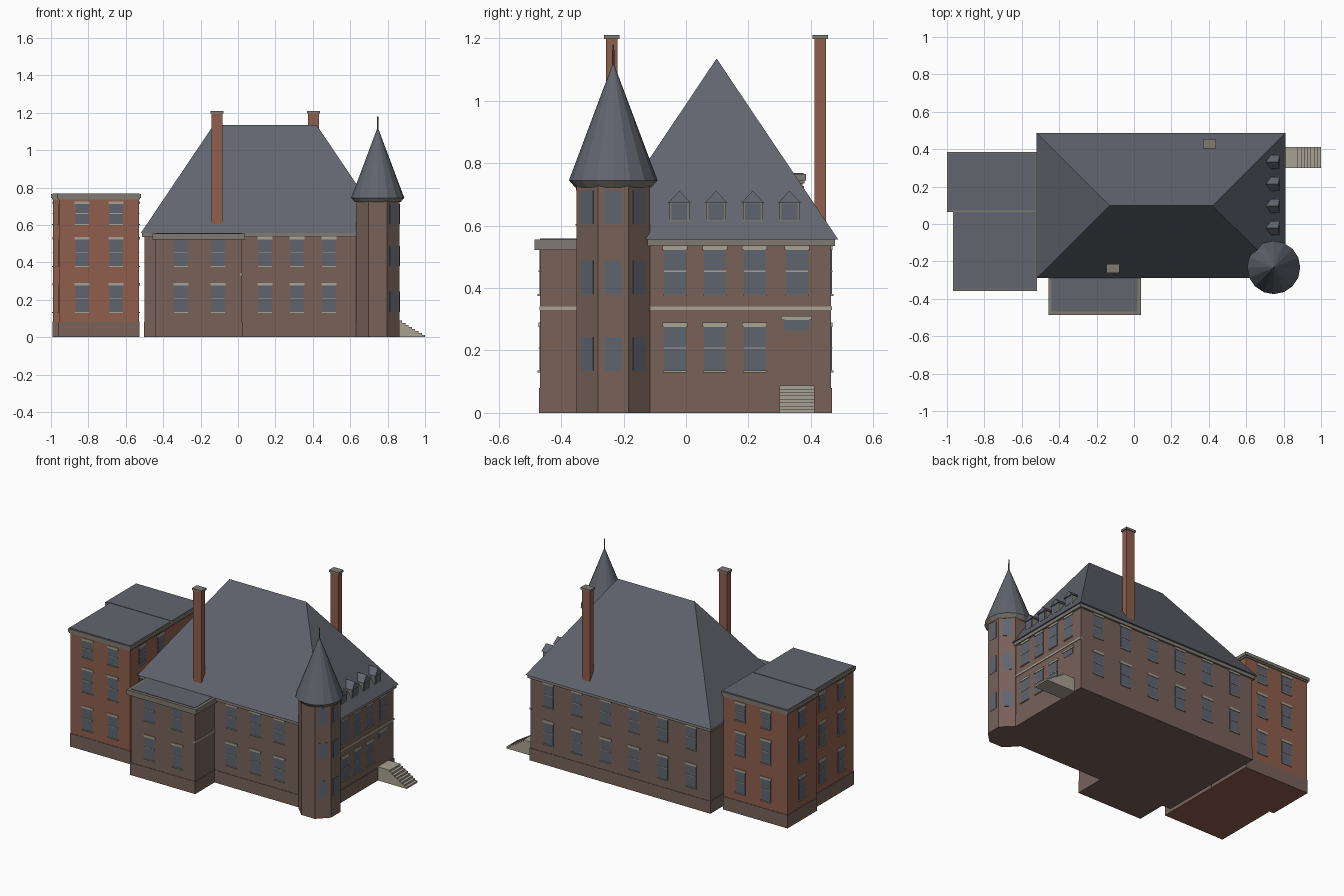
import bpy, bmesh, math
from mathutils import Matrix

cube = bpy.data.objects.get("Cube")
if cube:
    bpy.data.objects.remove(cube, do_unlink=True)


def material(name, rgb):
    linear = [(c / 255 / 12.92) if c < 11 else ((c / 255 + 0.055) / 1.055) ** 2.4 for c in rgb]
    m = bpy.data.materials.new(name)
    m.use_nodes = True
    m.diffuse_color = (*linear, 1)
    m.node_tree.nodes["Principled BSDF"].inputs["Base Color"].default_value = (*linear, 1)
    return m


brown = material("brown_brick", (119, 97, 89))
red = material("red_brick", (143, 94, 77))
slate = material("slate", (98, 101, 111))
stone = material("pale_stone", (168, 162, 147))
trim = material("weathered_stone", (128, 122, 114))
glass = material("window_glass", (94, 100, 111))


def finish(name, bm, mat):
    bmesh.ops.recalc_face_normals(bm, faces=bm.faces)
    mesh = bpy.data.meshes.new(name)
    bm.to_mesh(mesh)
    bm.free()
    mesh.materials.append(mat)
    ob = bpy.data.objects.new(name, mesh)
    bpy.context.collection.objects.link(ob)
    return ob


def add_box(bm, xs, ys, zs, matrix=Matrix()):
    size = Matrix.Diagonal((xs[1] - xs[0], ys[1] - ys[0], zs[1] - zs[0], 1))
    centre = Matrix.Translation((sum(xs) / 2, sum(ys) / 2, sum(zs) / 2))
    bmesh.ops.create_cube(bm, size=1, matrix=matrix @ centre @ size)


def box(name, xs, ys, zs, mat, grow=0):
    bm = bmesh.new()
    add_box(bm, (xs[0] - grow, xs[1] + grow), (ys[0] - grow, ys[1] + grow), zs)
    return finish(name, bm, mat)


def prism(name, sides, r1, r2, z0, z1, at, mat, turn=0):
    bm = bmesh.new()
    bmesh.ops.create_cone(bm, cap_ends=True, segments=sides, radius1=r1, radius2=r2, depth=z1 - z0,
                          matrix=Matrix.Translation((*at, (z0 + z1) / 2)) @ Matrix.Rotation(turn, 4, "Z"))
    return finish(name, bm, mat)


# Main block, front bay and the detached wing
main_x, main_y = (-0.50, 0.79), (-0.27, 0.465)
bay_x, bay_y = (-0.44, 0.02), (-0.468, -0.26)
box("main_walls", main_x, main_y, (0, 0.54), brown)
box("bay_walls", bay_x, bay_y, (0, 0.54), brown)
box("main_plinth", main_x, main_y, (0, 0.08), brown, 0.003)
box("bay_plinth", bay_x, bay_y, (0, 0.08), brown, 0.003)
box("main_cornice", main_x, main_y, (0.535, 0.556), trim, 0.012)
box("bay_cornice", bay_x, bay_y, (0.522, 0.555), trim, 0.018)
box("bay_roof", bay_x, bay_y, (0.55, 0.558), slate)

wing = {"front_wing": ((-0.957, -0.53), (-0.347, 0.06)),
        "back_wing": ((-0.988, -0.53), (0.075, 0.373))}
for name, (xs, ys) in wing.items():
    box(name + "_walls", xs, ys, (0, 0.745), red)
    box(name + "_plinth", xs, ys, (0, 0.085), brown, 0.003)
    box(name + "_lower_cornice", xs, ys, (0.735, 0.75), trim, 0.006)
    box(name + "_cornice", xs, ys, (0.745, 0.765), trim, 0.011)
    box(name + "_roof", xs, ys, (0.76, 0.768), slate, 0.003)
box("wing_link", (-0.955, -0.53), (0.05, 0.08), (0, 0.75), red)

# Hipped main roof
bm = bmesh.new()
eave = [bm.verts.new((x, y, 0.556)) for x, y in
        ((-0.52, -0.29), (0.81, -0.29), (0.81, 0.487), (-0.52, 0.487))]
west, east = [bm.verts.new((x, 0.098, 1.135)) for x in (-0.13, 0.42)]
a, b, c, d = eave
for face in ((a, b, east, west), (b, c, east), (c, d, west, east), (d, a, west), (d, c, b, a)):
    bm.faces.new(face)
finish("main_roof", bm, slate)

# Chimneys
for name, x, y in (("front", -0.112, -0.238), ("back", 0.403, 0.43)):
    xs, ys = (x - 0.029, x + 0.029), (y - 0.019, y + 0.019)
    box(name + "_chimney", xs, ys, (0.5, 1.2), red)
    box(name + "_chimney_cap", xs, ys, (1.197, 1.21), trim, 0.006)

# Corner tower
tower, turn, apothem = (0.747, -0.233), math.pi / 8, 0.117
r = apothem / math.cos(turn)
prism("tower_walls", 8, r, r, 0, 0.73, tower, brown, turn)
prism("tower_cornice", 16, 0.122, 0.142, 0.722, 0.745, tower, trim)
prism("tower_roof", 16, 0.142, 0.003, 0.745, 1.115, tower, slate)
prism("tower_finial", 8, 0.004, 0.003, 1.09, 1.18, tower, slate)

# Windows: every one shares three meshes (panes, pale dressings, tower panes)
panes, dressings = bmesh.new(), bmesh.new()
low, mid, high = (0.135, 0.275), (0.38, 0.522), (0.605, 0.712)


def window(x, y, degrees, rows, half=0.035):
    at = Matrix.Translation((x, y, 0)) @ Matrix.Rotation(math.radians(degrees), 4, "Z")
    for z0, z1 in rows:
        centre = (z0 + z1) / 2 + 0.003
        add_box(panes, (-0.01, 0.002), (-half, half), (z0, z1), at)
        add_box(dressings, (-0.01, 0.004), (-half, half), (centre - 0.002, centre + 0.002), at)
        add_box(dressings, (-0.01, 0.007), (-half - 0.003, half + 0.003), (z0 - 0.005, z0), at)
        add_box(dressings, (-0.01, 0.005), (-half - 0.005, half + 0.005), (z1, z1 + 0.014), at)


front, right, back, left = -90, 0, 90, 180
for x in (-0.305, -0.107):
    window(x, bay_y[0], front, (low, mid))
for x in (0.144, 0.315, 0.487):
    window(x, main_y[0], front, (low, mid))
for i in range(6):
    window(0.66 - 0.205 * i, main_y[1], back, (low, mid))
for y in (-0.035, 0.093, 0.22):
    window(main_x[1], y, right, (low, mid))
window(main_x[1], 0.355, right, (mid,))
for x in (-0.834, -0.652):
    window(x, wing["front_wing"][1][0], front, (low, mid, high))
    window(x, wing["back_wing"][1][1], back, (low, mid, high))
for y in (-0.03, -0.22):
    window(wing["front_wing"][0][0], y, left, (low, mid, high))
    window(wing["front_wing"][0][1], y, right, (low, mid, high))
window(wing["back_wing"][0][0], 0.224, left, (low, mid, high))

# Plain tower panes on the three outward faces
for degrees in (-45, 0, 45):
    at = Matrix.Translation((*tower, 0)) @ Matrix.Rotation(math.radians(degrees), 4, "Z")
    for z0 in (0.135, 0.38, 0.605):
        add_box(panes, (apothem - 0.005, apothem + 0.002), (-0.027, 0.027), (z0, z0 + 0.108), at)

# Entrance transom and its lintel
add_box(panes, (0.78, 0.792), (0.316, 0.394), (0.264, 0.298))
add_box(dressings, (0.78, 0.796), (0.305, 0.403), (0.298, 0.311))
finish("window_panes", panes, glass)
finish("window_dressings", dressings, stone)

# Belt courses on the right-hand walls
box("main_belt", (0.78, 0.794), (-0.13, 0.467), (0.329, 0.34), stone)
box("bay_belt", (0.01, 0.024), (-0.47, -0.27), (0.329, 0.34), stone)

# Entrance steps
bm = bmesh.new()
steps = 8
for i in range(steps):
    add_box(bm, (0.78, 1.0 - 0.0175 * i), (0.3, 0.411), (0.011 * i, 0.011 * (i + 1)))
finish("entrance_steps", bm, stone)

# Dormers: pale body, pane and pitched slate roof
for i in range(4):
    y = -0.021 + 0.1175 * i
    label = f"dormer_{i + 1}"
    box(label + "_body", (0.69, 0.772), (y - 0.032, y + 0.032), (0.612, 0.676), trim)
    box(label + "_pane", (0.76, 0.774), (y - 0.025, y + 0.025), (0.618, 0.67), glass)
    bm = bmesh.new()
    rear, fore = [[bm.verts.new((x + lean, y + dy, z)) for dy, z, lean in
                   ((-0.037, 0.672, 0), (0.037, 0.672, 0), (0, 0.712, tip))]
                  for x, tip in ((0.69, 0), (0.779, -0.008))]
    bm.faces.new(rear)
    bm.faces.new(fore)
    for j in range(3):
        k = (j + 1) % 3
        bm.faces.new((rear[j], rear[k], fore[k], fore[j]))
    finish(label + "_roof", bm, slate)
